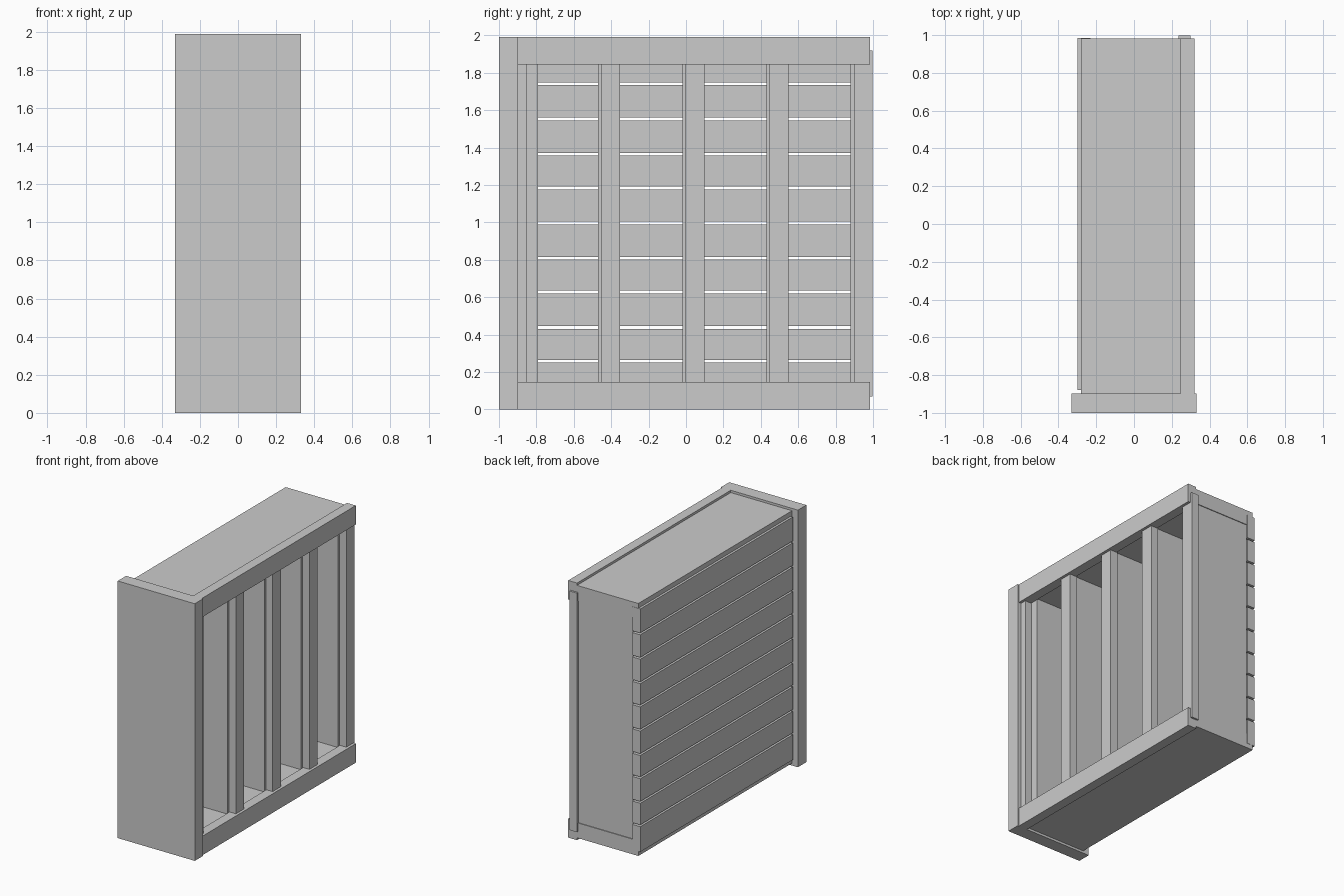
import bpy

if "Cube" in bpy.data.objects:
    bpy.data.objects.remove(bpy.data.objects["Cube"])


def box(name, x, y, z):
    """Add a box spanning the given (min, max) ranges."""
    bpy.ops.mesh.primitive_cube_add(size=1)
    ob = bpy.context.object
    ob.name = name
    ob.location = [(r[0] + r[1]) / 2 for r in (x, y, z)]
    ob.scale = [r[1] - r[0] for r in (x, y, z)]
    bpy.ops.object.transform_apply(location=True, rotation=False, scale=True)
    return ob


H = 1.99

# Wide board closing the front end
box("top_board", (-0.33, 0.33), (-1.0, -0.897), (0, H))

# Side panels and the rails covering their edges, mirrored about mid height
for label, flip in (("lower", False), ("upper", True)):
    def span(a, b):
        return (H - b, H - a) if flip else (a, b)
    box(label + "_side_panel", (-0.28, 0.245), (-0.9, 0.983), span(0.018, 0.135))
    box(label + "_face_rail", (0.245, 0.32), (-0.9, 0.983), span(0, 0.147))

# Shelves with a trim strip along each open edge
for i, y in enumerate((-0.47, -0.02, 0.43, 0.88)):
    box(f"shelf_{i}", (-0.23, 0.24), (y, y + 0.097), (0.13, H - 0.13))
    box(f"shelf_trim_{i}", (0.236, 0.299), (y + 0.017, y + 0.118), (0.07, 1.92))

# Inner lining board beside the wide board and its narrow trim
box("lining_board", (-0.23, 0.24), (-0.9, -0.79), (0.13, H - 0.13))
box("lining_trim", (0.236, 0.299), (-0.9, -0.85), (0.07, 1.92))

# Back slats separated by narrow gaps
gaps = (0.257, 0.438, 0.628, 0.808, 0.997, 1.184, 1.364, 1.553, 1.742)
lows = [0.055] + [g + 0.007 for g in gaps]
highs = [g - 0.007 for g in gaps] + [1.935]
for i, z in enumerate(zip(lows, highs)):
    box(f"back_slat_{i}", (-0.298, -0.23), (-0.88, 0.985), z)
